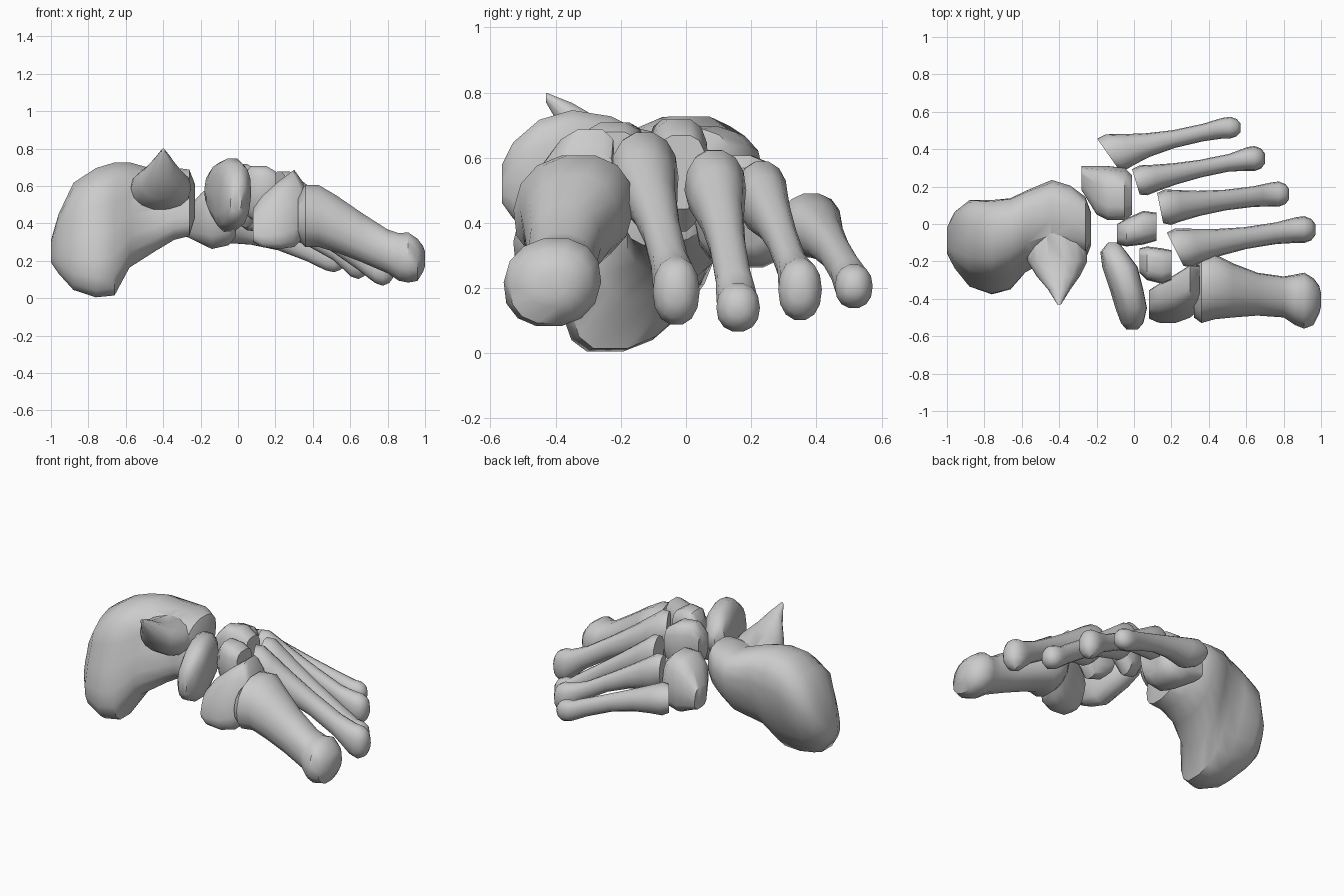
import bpy, bmesh
from math import sin, cos, pi, sqrt

if "Cube" in bpy.data.objects:
    bpy.data.objects.remove(bpy.data.objects["Cube"])


def spow(v, p):
    return abs(v) ** p * (1 if v >= 0 else -1)


def loft(name, sections, axis="x", shear=0.0, skew=0.0, box=0.8, sides=14, dent=0.0, taper=0.0):
    """Skin rounded sections (position, side min, side max, z min, z max) along an axis."""
    bm = bmesh.new()
    rings = []
    for n, (t, a0, a1, z0, z1) in enumerate(sections):
        ac, zc, ra, rz = (a0 + a1) / 2, (z0 + z1) / 2, (a1 - a0) / 2, (z1 - z0) / 2
        k = min(abs(shear), 0.7 * ra / rz) * (1 if shear >= 0 else -1)
        rs = sqrt(max(ra * ra - (k * rz) ** 2, 1e-6))
        fade = max(0, 1 - n / 5)  # the slanted end face straightens out
        ring = []
        for i in range(sides):
            c, s = cos(2 * pi * i / sides), sin(2 * pi * i / sides)
            a, z = rs * spow(c, box), rz * spow(s, box)
            a *= 1 - taper * max(0, -s) * (fade if skew else 1)
            if c < 0 and -0.95 < s < 0.5:
                a *= 1 - dent * cos(s + 0.2)
            a += k * z
            p = t + skew * a * fade
            co = (p, ac + a, zc + z) if axis == "x" else (ac + a, p, zc + z)
            ring.append(bm.verts.new(co))
        rings.append(ring)
    for r0, r1 in zip(rings, rings[1:]):
        for i in range(sides):
            j = (i + 1) % sides
            bm.faces.new((r0[i], r0[j], r1[j], r1[i]))
    bm.faces.new(rings[0])
    bm.faces.new(rings[-1])
    bmesh.ops.recalc_face_normals(bm, faces=bm.faces)
    me = bpy.data.meshes.new(name)
    bm.to_mesh(me)
    bm.free()
    ob = bpy.data.objects.new(name, me)
    bpy.context.collection.objects.link(ob)
    smooth(ob)
    return ob


def smooth(ob):
    bpy.ops.object.select_all(action="DESELECT")
    ob.select_set(True)
    bpy.context.view_layer.objects.active = ob
    bpy.ops.object.shade_smooth_by_angle(angle=0.75)


def metatarsal(name, base, head, shaft, skew):
    """Flared base, slim shaft and knobbed head; base/head = x, y, z, half width, half height."""
    rows = []
    for t, rb, rs, rh in ((0, .85, 0, 0), (.06, 1, 0, 0), (.16, .75, .2, 0), (.3, .3, .7, 0),
                          (.5, 0, 1, 0), (.72, 0, 1, 0), (.8, 0, .55, .45), (.86, 0, 0, .95),
                          (.92, 0, 0, 1), (.97, 0, 0, .8), (1, 0, 0, .4)):
        x = base[0] + (head[0] - base[0]) * t
        y, z = (base[i] + (head[i] - base[i]) * min(t / .88, 1) for i in (1, 2))
        z += .025 * sin(pi * min(t / .88, 1))  # slight arch
        ry = base[3] * rb + shaft * rs + head[3] * rh
        rz = base[4] * rb + shaft * 1.25 * rs + head[4] * rh
        rows.append((x, y - ry, y + ry, z - rz, z + rz))
    return loft(name, rows, skew=skew, box=0.9, taper=.25)


# heel bone with its inner shelf
heel = loft("heel_bone", [
    (-1.0, -.17, -.02, .19, .31), (-.96, -.26, .06, .13, .45), (-.88, -.37, .12, .04, .62),
    (-.76, -.41, .12, .0, .70), (-.66, -.38, .13, .01, .73), (-.58, -.29, .17, .16, .73),
    (-.44, -.22, .23, .25, .69), (-.34, -.22, .20, .31, .70), (-.26, -.22, .14, .33, .69),
    (-.23, -.13, .06, .43, .61)], shear=.3, box=.85, sides=18, dent=.2)
shelf = loft("heel_shelf", [
    (-.43, -.41, -.39, .77, .80), (-.35, -.46, -.34, .63, .77), (-.28, -.52, -.29, .53, .73),
    (-.20, -.57, -.25, .48, .705), (-.05, -.60, -.25, .44, .67)], axis="y", box=.9)
mod = heel.modifiers.new("union", "BOOLEAN")
mod.operation, mod.object, mod.solver = "UNION", shelf, "EXACT"
bpy.context.view_layer.objects.active = heel
bpy.ops.object.modifier_apply(modifier="union")
bpy.data.objects.remove(shelf)
smooth(heel)

# boat-shaped midfoot bone
loft("navicular_bone", [
    (-.565, -.04, .02, .46, .58), (-.53, -.07, .05, .41, .65), (-.45, -.10, .07, .37, .72),
    (-.35, -.13, .05, .35, .75), (-.23, -.17, .02, .42, .73), (-.15, -.18, -.04, .48, .69),
    (-.10, -.14, -.08, .54, .63)], axis="y", shear=.05)

# outer block bone
loft("cuboid_bone", [
    (-.28, .18, .31, .33, .47), (-.20, .05, .31, .29, .56), (-.14, .02, .31, .26, .61),
    (-.05, .02, .30, .28, .61), (-.01, .05, .26, .33, .57)], box=.65, shear=-.1)

# three wedge bones
loft("outer_wedge_bone", [
    (-.09, -.11, .0, .48, .66), (-.04, -.12, .03, .40, .72), (.05, -.11, .07, .37, .72),
    (.12, -.09, .06, .44, .67)], box=.65, taper=.4)
loft("middle_wedge_bone", [
    (.03, -.26, -.13, .46, .66), (.07, -.30, -.12, .42, .71), (.15, -.32, -.13, .40, .71),
    (.20, -.30, -.14, .46, .68)], box=.6, taper=.4)
loft("inner_wedge_bone", [
    (.08, -.50, -.36, .30, .48), (.13, -.52, -.33, .27, .55), (.22, -.52, -.28, .26, .63),
    (.30, -.49, -.23, .27, .69), (.35, -.45, -.23, .32, .62)], shear=.32, box=.7)

# big toe metatarsal
loft("metatarsal_1", [
    (.32, -.50, -.22, .31, .55), (.36, -.53, -.17, .27, .61), (.43, -.51, -.16, .27, .61),
    (.53, -.50, -.21, .24, .55), (.66, -.49, -.26, .19, .46), (.80, -.50, -.28, .13, .37),
    (.86, -.54, -.27, .09, .35), (.91, -.56, -.26, .08, .355), (.96, -.54, -.29, .09, .32),
    (.99, -.48, -.33, .14, .28), (1.0, -.44, -.37, .17, .25)], box=.9, shear=.08)

# four lesser metatarsals
for n, base, head, shaft, skew in (
        (2, (.22, -.135, .56, .105, .14), (.97, -.03, .19, .072, .105), .058, -.5),
        (3, (.14, .085, .52, .095, .125), (.83, .16, .14, .067, .075), .055, -.2),
        (4, (.01, .225, .49, .08, .115), (.70, .35, .195, .067, .095), .047, -.3),
        (5, (-.14, .375, .40, .095, .10), (.57, .515, .205, .058, .068), .047, -.7)):
    metatarsal(f"metatarsal_{n}", base, head, shaft, skew)
